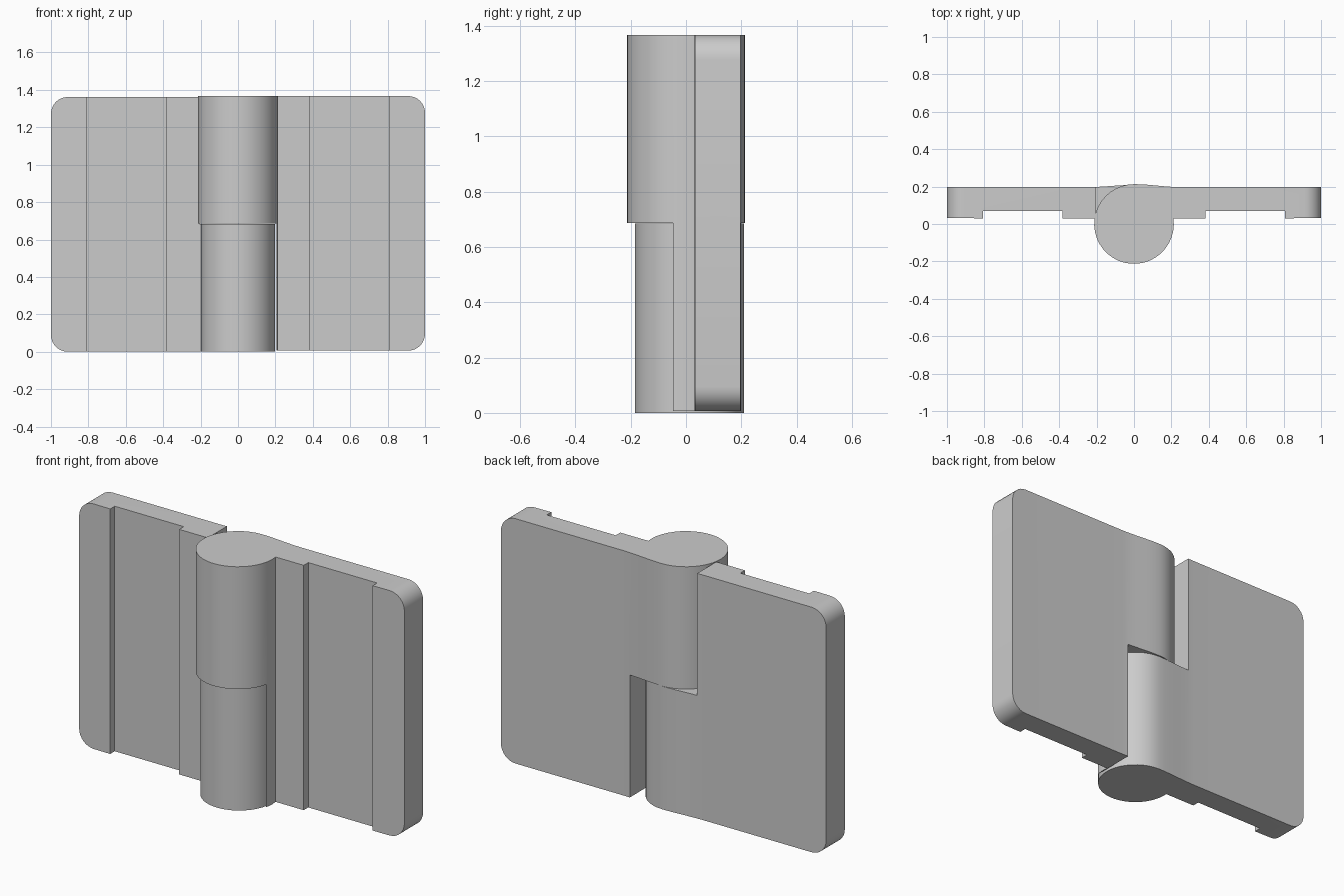
import bpy, bmesh, math

if "Cube" in bpy.data.objects:
    bpy.data.objects.remove(bpy.data.objects["Cube"])

SPLIT = 0.687   # height where the two knuckles meet


def make_leaf(name, side, radius, cy, z0, z1, cut_z0, cut_z1):
    """One hinge leaf: knuckle and plate drawn as a single section, side = +1 right / -1 left."""
    back, front, recess = 0.197, 0.03, 0.07
    # knuckle arc, from its back round to the front face of the plate
    end = 2 * math.pi + math.asin((front - cy) / radius)
    n = 30
    pts = []
    for i in range(n + 1):
        a = math.pi / 2 + (end - math.pi / 2) * i / n
        pts.append((radius * math.cos(a), cy + radius * math.sin(a)))
    # plate front with a shallow recess, then the outer end
    pts += [(0.383, front), (0.383, recess), (0.807, recess), (0.807, front),
            (1.0, front + 0.003), (1.0, back)]
    # soft blend from plate back up to the knuckle
    top = cy + radius
    for i in range(7):
        t = i / 7
        s = t * t * (3 - 2 * t)
        pts.append((0.25 * (1 - t), back + (top - back) * s))

    bm = bmesh.new()
    low = [bm.verts.new((side * x, y, z0)) for x, y in pts]
    face = bm.faces.new(low)
    ext = bmesh.ops.extrude_face_region(bm, geom=[face])
    bmesh.ops.translate(bm, vec=(0, 0, z1 - z0),
                        verts=[v for v in ext["geom"] if isinstance(v, bmesh.types.BMVert)])
    # round the two outer corners
    corners = [e for e in bm.edges
               if all(abs(v.co.x) > 0.999 for v in e.verts)
               and abs(e.verts[0].co.z - e.verts[1].co.z) < 1e-5]
    bmesh.ops.bevel(bm, geom=corners, offset=0.09, segments=8, profile=0.5, affect='EDGES')
    bmesh.ops.recalc_face_normals(bm, faces=bm.faces[:])
    mesh = bpy.data.meshes.new(name)
    bm.to_mesh(mesh)
    bm.free()
    leaf = bpy.data.objects.new(name, mesh)
    bpy.context.collection.objects.link(leaf)

    # remove the half of the knuckle that belongs to the other leaf
    xa, xb = sorted((side * 0.207, -side * 0.6))
    bpy.ops.mesh.primitive_cube_add(size=1, location=((xa + xb) / 2, 0, (cut_z0 + cut_z1) / 2))
    cutter = bpy.context.object
    cutter.name = name + "_cutter"
    cutter.scale = (xb - xa, 1, cut_z1 - cut_z0)
    cutter.hide_render = True
    mod = leaf.modifiers.new("knuckle_notch", 'BOOLEAN')
    mod.operation = 'DIFFERENCE'
    mod.solver = 'EXACT'
    mod.object = cutter
    bpy.ops.object.select_all(action='DESELECT')
    leaf.select_set(True)
    bpy.context.view_layer.objects.active = leaf
    bpy.ops.object.modifier_apply(modifier=mod.name)
    bpy.data.objects.remove(cutter)
    bpy.ops.object.shade_smooth_by_angle(angle=math.radians(30))
    return leaf


# right leaf carries the upper knuckle, left leaf the lower one
make_leaf("right_leaf", 1, 0.213, 0.0, 0.006, 1.367, -0.5, SPLIT)
make_leaf("left_leaf", -1, 0.197, 0.012, 0.0, 1.362, SPLIT - 0.003, 2.0)
